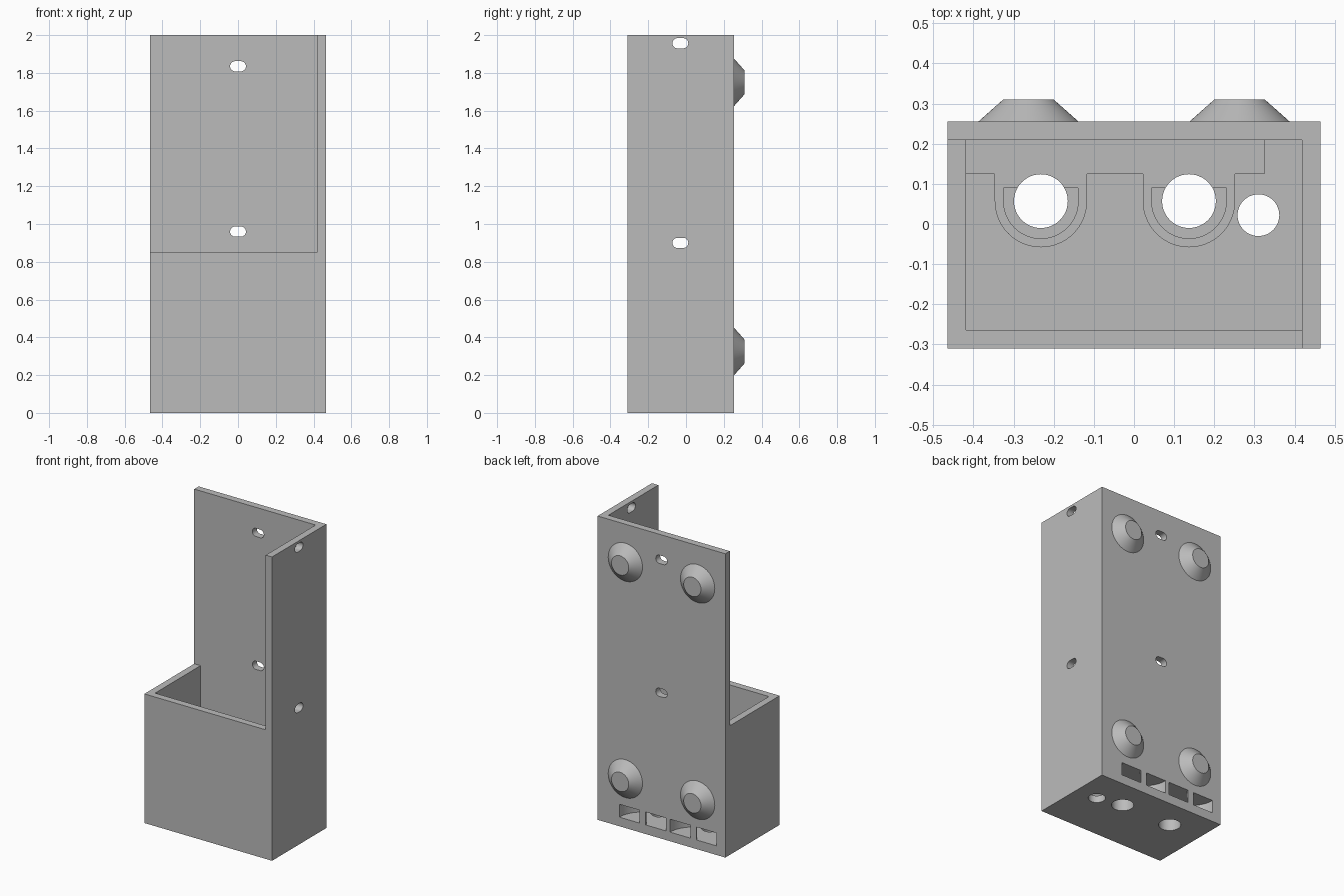
import bpy
import bmesh
from math import pi, radians, sin, cos
from mathutils import Matrix

cube = bpy.data.objects.get("Cube")
if cube:
    bpy.data.objects.remove(cube, do_unlink=True)

grey = bpy.data.materials.new("plain grey plastic")
grey.use_nodes = True
grey.diffuse_color = (0.5, 0.5, 0.5, 1)
grey.node_tree.nodes["Principled BSDF"].inputs["Base Color"].default_value = (0.5, 0.5, 0.5, 1)

# Outer size, wall thickness and the height of the low walls
X, FRONT, BACK, T, LOW, TOP = 0.465, -0.31, 0.255, 0.046, 0.85, 2.0
CABLES = (-0.232, 0.137)


def prism(name, points, z0, z1, turn=None):
    """Extrude a flat outline from z0 to z1, then optionally transform it."""
    bm = bmesh.new()
    low = [bm.verts.new((x, y, z0)) for x, y in points]
    high = [bm.verts.new((x, y, z1)) for x, y in points]
    n = len(points)
    bm.faces.new(low[::-1])
    bm.faces.new(high)
    for i in range(n):
        j = (i + 1) % n
        bm.faces.new((low[i], low[j], high[j], high[i]))
    if turn:
        bm.transform(turn)
    bmesh.ops.recalc_face_normals(bm, faces=bm.faces)
    mesh = bpy.data.meshes.new(name)
    bm.to_mesh(mesh)
    bm.free()
    mesh.materials.append(grey)
    ob = bpy.data.objects.new(name, mesh)
    bpy.context.collection.objects.link(ob)
    return ob


def box(name, x0, x1, y0, y1, z0, z1):
    return prism(name, [(x0, y0), (x1, y0), (x1, y1), (x0, y1)], z0, z1)


def arc(cx, cy, r, start, end, steps):
    angles = [radians(start + (end - start) * i / steps) for i in range(steps + 1)]
    return [(cx + r * cos(a), cy + r * sin(a)) for a in angles]


def circle(cx, cy, r):
    return arc(cx, cy, r, 0, 360, 48)[:-1]


def u_shape(cx, r, back):
    """Half circle around a cable hole with straight sides running back."""
    return arc(cx, 0.057, r, 180, 360, 32) + [(cx + r, back), (cx - r, back)]


def boolean(ob, other, operation):
    mod = ob.modifiers.new(operation.lower(), 'BOOLEAN')
    mod.operation, mod.solver, mod.object = operation, 'EXACT', other
    bpy.context.view_layer.objects.active = ob
    bpy.ops.object.modifier_apply(modifier=mod.name)
    bpy.data.objects.remove(other, do_unlink=True)


def smooth(ob):
    bpy.ops.object.select_all(action='DESELECT')
    ob.select_set(True)
    bpy.context.view_layer.objects.active = ob
    bpy.ops.object.shade_smooth_by_angle(angle=radians(25))


# Case: solid block, hollowed, with the front and one side cut low
case = box("case", -X, X, FRONT, BACK, 0, TOP)
boolean(case, box("hollow", T - X, X - T, FRONT + T, BACK - T, T, 3), 'DIFFERENCE')
boolean(case, box("open_corner", -1, X - T, -1, BACK - T, LOW, 3), 'DIFFERENCE')

# Cable clamp ledge along the back, with rounded collars
boolean(case, box("ledge", -X + T / 2, 0.325, 0.125, BACK - T / 2, T / 2, 0.2), 'UNION')
for cx in CABLES:
    boolean(case, prism("collar", u_shape(cx, 0.115, 0.16), T / 2, 0.2), 'UNION')
    boolean(case, prism("recess", u_shape(cx, 0.093, 0.09), 0.16, 0.3), 'DIFFERENCE')
    boolean(case, prism("cable_hole", circle(cx, 0.057, 0.067), -0.1, 0.4), 'DIFFERENCE')
    # Curved tie tunnel, open as two slots in the back wall
    tunnel = (arc(cx, BACK, 0.17, 180, 360, 32) + [(cx + 0.17, 0.3), (cx + 0.022, 0.3)]
              + arc(cx, BACK, 0.022, 360, 180, 12) + [(cx - 0.022, 0.3), (cx - 0.17, 0.3)])
    boolean(case, prism("tie_tunnel", tunnel, 0.06, 0.145), 'DIFFERENCE')
boolean(case, prism("lead_hole", circle(0.31, 0.022, 0.052), -0.1, 0.3), 'DIFFERENCE')

# Oblong screw holes in the back and the tall side
oblong = arc(0.015, 0, 0.027, -90, 90, 16) + arc(-0.015, 0, 0.027, 90, 270, 16)
stand = Matrix.Rotation(pi / 2, 4, 'X')
for z in (0.96, 1.835):
    place = Matrix.Translation((0, BACK, z)) @ stand
    boolean(case, prism("back_hole", oblong, -0.1, 0.1, place), 'DIFFERENCE')
for z in (0.9, 1.957):
    place = Matrix.Translation((X, -0.03, z)) @ Matrix.Rotation(pi / 2, 4, 'Z') @ stand
    boolean(case, prism("side_hole", oblong, -0.1, 0.1, place), 'DIFFERENCE')
smooth(case)

# Four tapered feet on the back
for side, x in (("right", -0.263), ("left", 0.263)):
    for level, z in (("lower", 0.325), ("upper", 1.75)):
        bpy.ops.mesh.primitive_cone_add(vertices=64, radius1=0.125, radius2=0.063, depth=0.055,
                                        location=(x, BACK + 0.0275, z), rotation=(-pi / 2, 0, 0))
        foot = bpy.context.object
        foot.name = f"{level}_{side}_foot"
        foot.data.materials.append(grey)
        smooth(foot)
